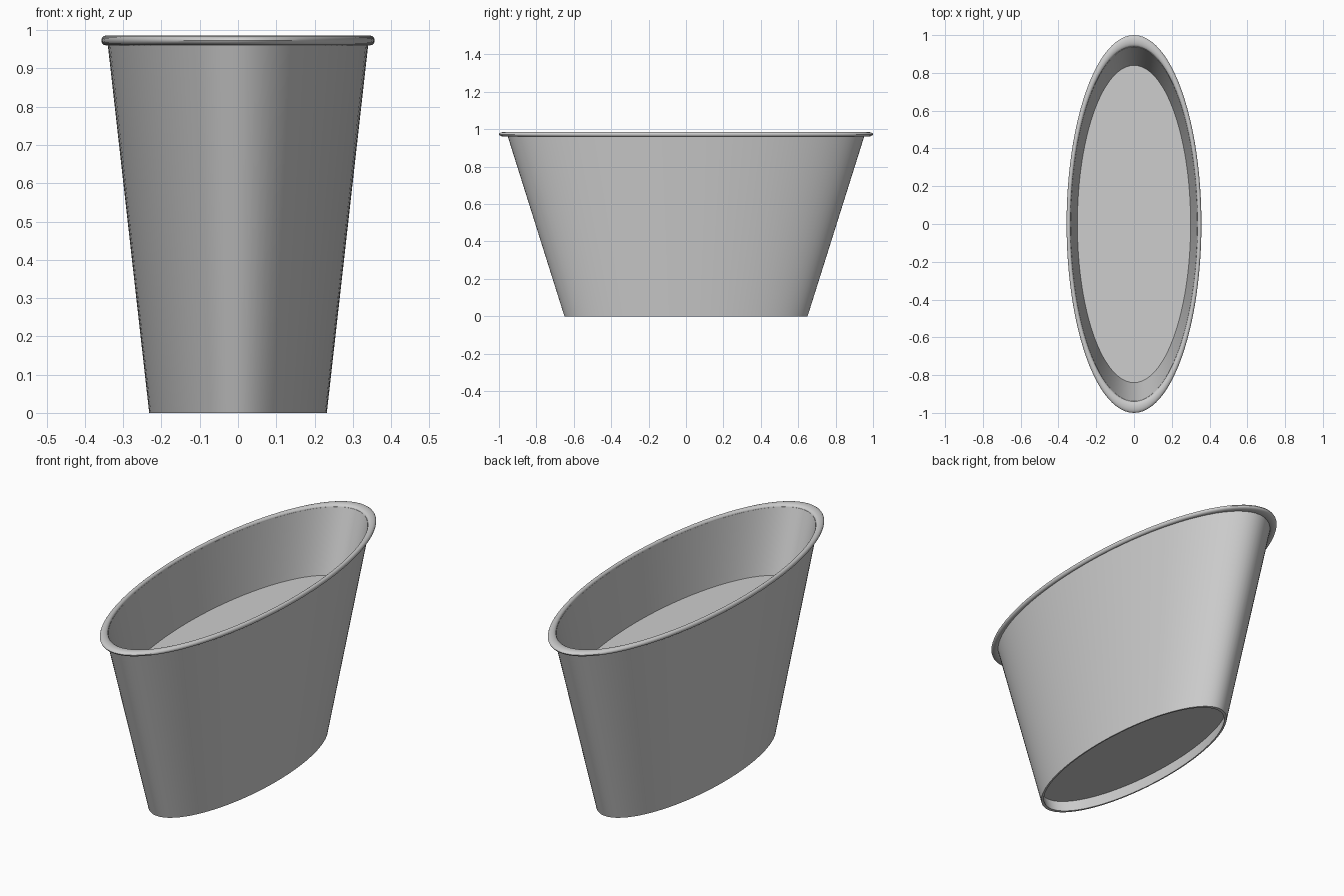
import bpy
import bmesh
import math

if "Cube" in bpy.data.objects:
    bpy.data.objects.remove(bpy.data.objects["Cube"], do_unlink=True)

SEGMENTS = 96
X_SCALE = 0.357      # the cup is a squashed oval
WALL = 0.018
GREY = (0.61, 0.61, 0.61, 1)

grey = bpy.data.materials.new("plain_grey")
grey.use_nodes = True
grey.diffuse_color = GREY
grey.node_tree.nodes["Principled BSDF"].inputs["Base Color"].default_value = GREY


def radius(z):
    """Outer wall radius at a height."""
    return 0.65 + 0.315 * z


def oval(bm, r, z):
    """Ring of vertices around the upright axis."""
    angles = (2 * math.pi * i / SEGMENTS for i in range(SEGMENTS))
    return [bm.verts.new((r * math.cos(a) * X_SCALE, r * math.sin(a), z)) for a in angles]


def bridge(bm, low, high):
    """Join two rings with a band of quads."""
    for i in range(SEGMENTS):
        k = (i + 1) % SEGMENTS
        bm.faces.new((low[i], low[k], high[k], high[i]))


def lathe(name, profile):
    """Spin a closed (radius, height) loop into an oval solid."""
    bm = bmesh.new()
    rings = [oval(bm, r, z) for r, z in profile]
    for j, ring in enumerate(rings):
        bridge(bm, ring, rings[(j + 1) % len(rings)])
    finish(name, bm)


def disc(name, z, thickness):
    """Thin oval plate that fits inside the wall, top at z."""
    bm = bmesh.new()
    low, high = [oval(bm, radius(h) - WALL * 0.7, h) for h in (z - thickness, z)]
    bm.faces.new(low)
    bm.faces.new(high)
    bridge(bm, low, high)
    finish(name, bm)


def finish(name, bm):
    bmesh.ops.recalc_face_normals(bm, faces=bm.faces)
    mesh = bpy.data.meshes.new(name)
    bm.to_mesh(mesh)
    bm.free()
    mesh.materials.append(grey)
    obj = bpy.data.objects.new(name, mesh)
    bpy.context.collection.objects.link(obj)
    bpy.ops.object.select_all(action='DESELECT')
    obj.select_set(True)
    bpy.context.view_layer.objects.active = obj
    bpy.ops.object.shade_smooth_by_angle(angle=math.radians(35))


# Tapered wall, open at both ends
TOP = 0.973
lathe("cup_wall", [(radius(0), 0), (radius(TOP), TOP),
                   (radius(TOP) - WALL, TOP), (radius(0) - WALL, 0)])

# Rolled rim
lathe("rolled_rim", [(0.97 + 0.03 * math.cos(t), TOP + 0.0125 * math.sin(t))
                     for t in (2 * math.pi * i / 16 for i in range(16))])

# Recessed base and the drink surface
disc("recessed_base", 0.072, 0.01)
disc("drink_surface", 0.66, 0.01)
